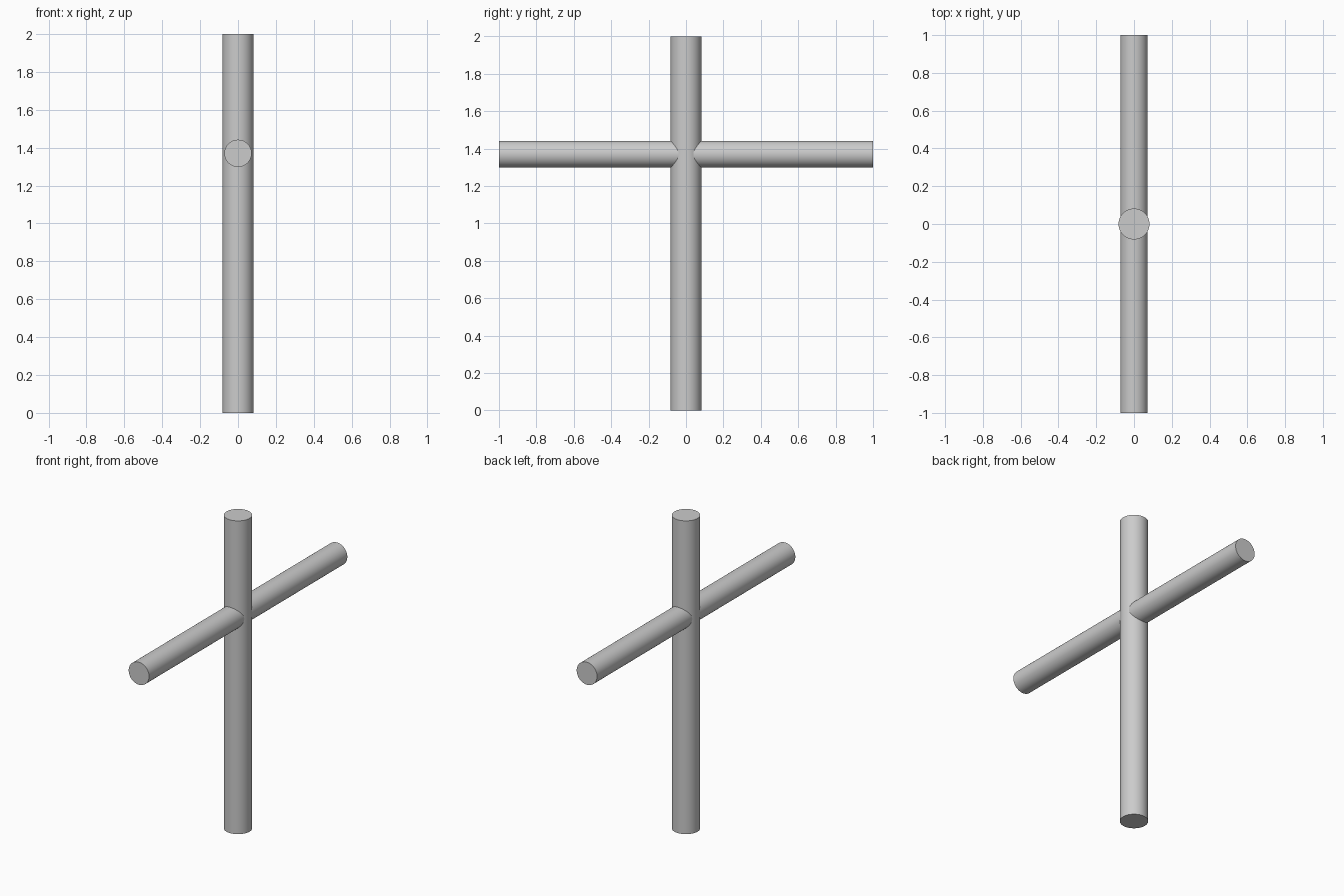
import bpy
import math

if "Cube" in bpy.data.objects:
    bpy.data.objects.remove(bpy.data.objects["Cube"])

grey = bpy.data.materials.new("light_grey")
grey.diffuse_color = (0.6, 0.6, 0.6, 1.0)
grey.use_nodes = True
grey.node_tree.nodes["Principled BSDF"].inputs["Base Color"].default_value = grey.diffuse_color


def rod(name, radius, length, location, rotation=(0, 0, 0)):
    """Smooth capped cylinder with crisp end rims."""
    bpy.ops.mesh.primitive_cylinder_add(
        vertices=64, radius=radius, depth=length,
        location=location, rotation=rotation)
    obj = bpy.context.object
    obj.name = name
    obj.data.materials.append(grey)
    bpy.ops.object.shade_smooth_by_angle(angle=math.radians(30))
    return obj


# Upright post
rod("upright_post", 0.082, 2.0, (0, 0, 1.0))

# Horizontal bar running front to back through the post
rod("cross_bar", 0.072, 2.0, (0, 0, 1.37), (math.radians(90), 0, 0))
